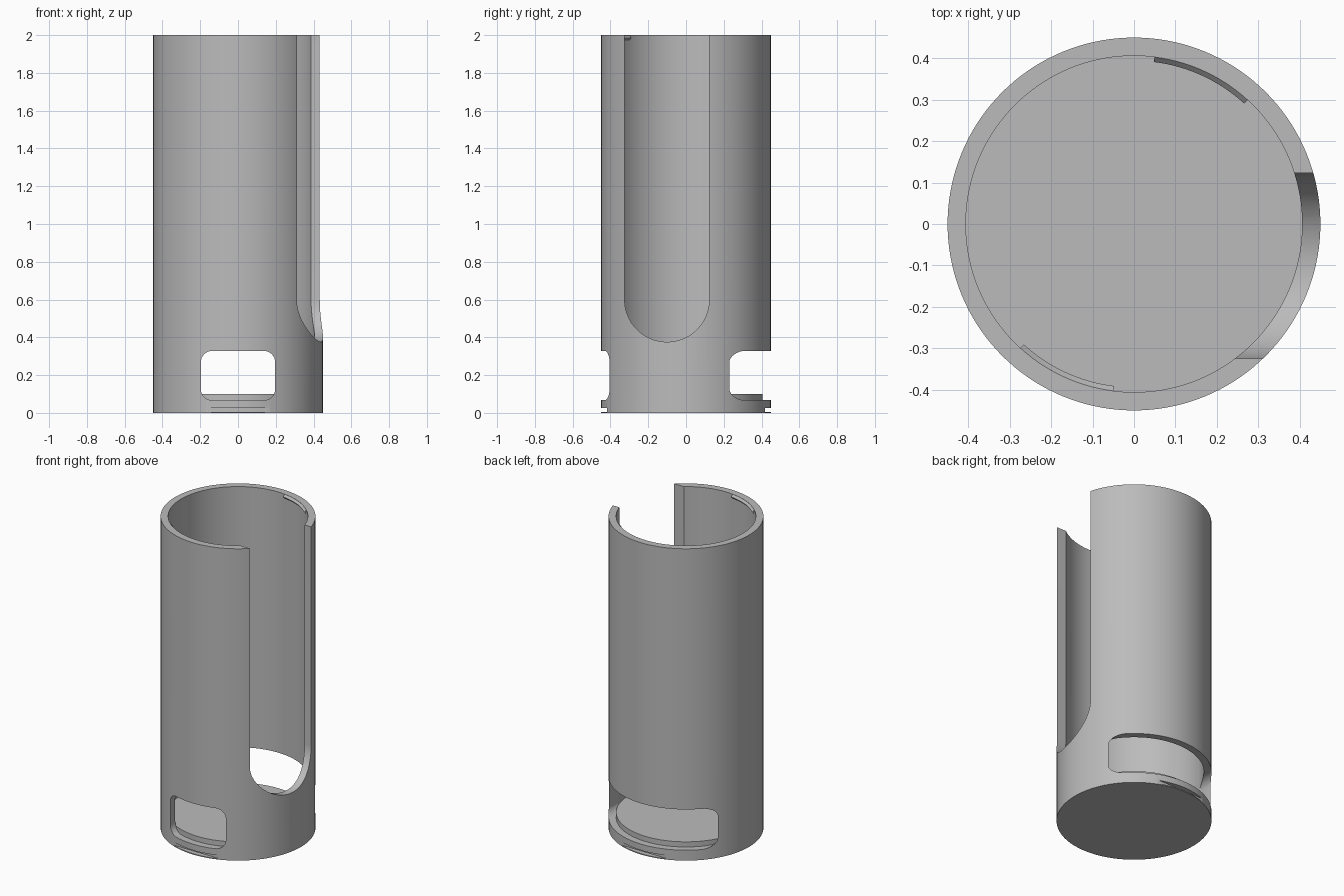
import bpy, bmesh
from math import sin, cos, pi, radians
from mathutils import Vector

OUTER, INNER, HEIGHT, FLOOR = 0.45, 0.406, 2.0, 0.10
SIDES = 144

cube = bpy.data.objects.get("Cube")
if cube:
    bpy.data.objects.remove(cube, do_unlink=True)

grey = bpy.data.materials.new("plain grey")
grey.use_nodes = True
color = (0.5, 0.5, 0.5, 1)
grey.diffuse_color = color
grey.node_tree.nodes["Principled BSDF"].inputs["Base Color"].default_value = color


def finish(name, bm):
    bmesh.ops.recalc_face_normals(bm, faces=bm.faces)
    mesh = bpy.data.meshes.new(name)
    bm.to_mesh(mesh)
    bm.free()
    mesh.materials.append(grey)
    obj = bpy.data.objects.new(name, mesh)
    bpy.context.collection.objects.link(obj)
    return obj


def sweep(name, profile, start=0, end=2 * pi, steps=SIDES):
    """Revolve a closed (radius, z) profile about z, capped when it is an arc."""
    bm = bmesh.new()
    full = end - start > 6.28
    count = steps if full else steps + 1
    rings = []
    for i in range(count):
        a = start + (end - start) * i / steps
        rings.append([bm.verts.new((r * cos(a), r * sin(a), z)) for r, z in profile])
    n = len(profile)
    for i in range(steps):
        a, b = rings[i], rings[(i + 1) % count]
        for j in range(n):
            k = (j + 1) % n
            bm.faces.new((a[j], b[j], b[k], a[k]))
    if not full:
        bm.faces.new(rings[0])
        bm.faces.new(rings[-1])
    return finish(name, bm)


def prism(name, outline, direction, near, far):
    """Extrude an outline of (side, z) points along x or y."""
    bm = bmesh.new()
    def place(s, z):
        return (near, s, z) if direction == "x" else (s, near, z)
    face = bm.faces.new([bm.verts.new(place(s, z)) for s, z in outline])
    moved = bmesh.ops.extrude_face_region(bm, geom=[face])["geom"]
    shift = Vector((far - near, 0, 0) if direction == "x" else (0, far - near, 0))
    bmesh.ops.translate(bm, vec=shift,
                        verts=[v for v in moved if isinstance(v, bmesh.types.BMVert)])
    return finish(name, bm)


def arc(cx, cz, r, a0, a1, steps):
    angles = [radians(a0 + (a1 - a0) * i / steps) for i in range(steps + 1)]
    return [(cx + r * cos(a), cz + r * sin(a)) for a in angles]


def rounded_rect(half, low, high, r):
    points = []
    for q, (x, z) in enumerate([(half - r, high - r), (r - half, high - r),
                                (r - half, low + r), (half - r, low + r)]):
        points += arc(x, z, r, q * 90, q * 90 + 90, 8)
    return points


def rect(half, low, high):
    return [(-half, low), (half, low), (half, high), (-half, high)]


def smooth(obj):
    bpy.ops.object.select_all(action="DESELECT")
    obj.select_set(True)
    bpy.context.view_layer.objects.active = obj
    bpy.ops.object.shade_smooth_by_angle(angle=radians(25))


# Tube wall
wall = sweep("tube_wall", [(INNER, 0), (OUTER, 0), (OUTER, HEIGHT), (INNER, HEIGHT)])

# Tall round-ended side slot, the two lower windows and the two base slits
slot = arc(-0.101, 0.6, 0.224, 180, 360, 40) + [(0.123, 2.2), (-0.325, 2.2)]
cutters = [
    prism("slot_cutter", slot, "x", 0.05, 0.6),
    prism("front_window_cutter", rounded_rect(0.197, 0.067, 0.328, 0.06), "y", -0.6, -0.2),
    prism("back_window_cutter", rounded_rect(0.387, 0.067, 0.328, 0.06), "y", 0.02, 0.6),
    prism("front_slit_cutter", rect(0.2, 0.006, 0.027), "y", -0.6, -0.419),
    prism("back_slit_cutter", rect(0.2, 0.006, 0.027), "y", 0.419, 0.6),
]
bpy.context.view_layer.objects.active = wall
for cutter in cutters:
    cutter.hide_render = True
    cut = wall.modifiers.new(cutter.name, "BOOLEAN")
    cut.operation = "DIFFERENCE"
    cut.solver = "EXACT"
    cut.object = cutter
    bpy.ops.object.modifier_apply(modifier=cut.name)
for cutter in cutters:
    bpy.data.objects.remove(cutter, do_unlink=True)
smooth(wall)

# Solid floor
bm = bmesh.new()
bmesh.ops.create_cone(bm, cap_ends=True, segments=SIDES, radius1=INNER,
                      radius2=INNER, depth=FLOOR)
bmesh.ops.translate(bm, verts=bm.verts, vec=(0, 0, FLOOR / 2))
smooth(finish("floor_disc", bm))

# Wedge-shaped snap ridges inside the rim
ridge = [(INNER + 0.004, HEIGHT - 0.001), (INNER, HEIGHT - 0.001),
         (INNER - 0.012, HEIGHT - 0.014), (INNER, HEIGHT - 0.027),
         (INNER + 0.004, HEIGHT - 0.027)]
for name, turn in (("back_rim_ridge", 0), ("front_rim_ridge", 180)):
    smooth(sweep(name, ridge, radians(47.5 + turn), radians(83 + turn), 18))
